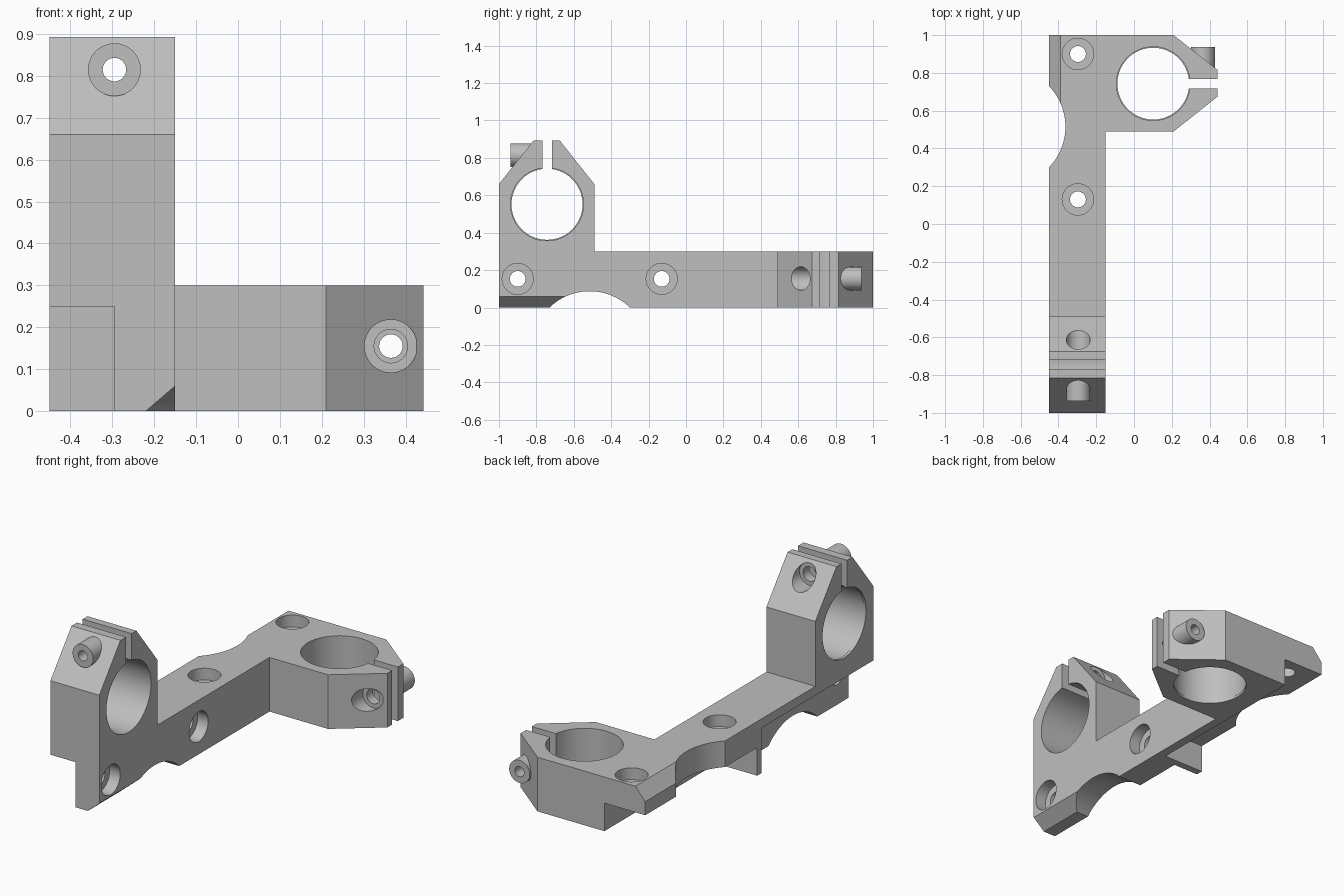
import bpy, bmesh, math
from mathutils import Matrix, Vector

cube = bpy.data.objects.get("Cube")
if cube:
    bpy.data.objects.remove(cube, do_unlink=True)

grey = bpy.data.materials.new("plain_grey")
grey.use_nodes = True
grey.diffuse_color = (0.52, 0.52, 0.52, 1)
grey.node_tree.nodes["Principled BSDF"].inputs["Base Color"].default_value = (0.52, 0.52, 0.52, 1)

AXES = {"X": Vector((1, 0, 0)), "Y": Vector((0, 1, 0))}


def new_object(name, bm):
    bmesh.ops.recalc_face_normals(bm, faces=bm.faces)
    mesh = bpy.data.meshes.new(name)
    bm.to_mesh(mesh)
    bm.free()
    mesh.materials.append(grey)
    obj = bpy.data.objects.new(name, mesh)
    bpy.context.collection.objects.link(obj)
    return obj


def prism(name, axis, points, start, end):
    """Extrude a profile along X (points are y, z) or Y (points are x, z)."""
    bm = bmesh.new()
    place = (lambda p: (start, p[0], p[1])) if axis == "X" else (lambda p: (p[0], start, p[1]))
    face = bm.faces.new([bm.verts.new(place(p)) for p in points])
    grown = bmesh.ops.extrude_face_region(bm, geom=[face])["geom"]
    verts = [g for g in grown if isinstance(g, bmesh.types.BMVert)]
    bmesh.ops.translate(bm, verts=verts, vec=AXES[axis] * (end - start))
    return new_object(name, bm)


def cylinder(name, axis, centre, radius, start, end, sides=48):
    ring = [(centre[0] + radius * math.cos(math.tau * i / sides),
             centre[1] + radius * math.sin(math.tau * i / sides)) for i in range(sides)]
    return prism(name, axis, ring, start, end)


def box(name, x, y, z):
    return prism(name, "X", [(y[0], z[0]), (y[1], z[0]), (y[1], z[1]), (y[0], z[1])], *x)


def combine(target, tool, operation="DIFFERENCE"):
    mod = target.modifiers.new("combine", "BOOLEAN")
    mod.operation, mod.solver, mod.object = operation, "EXACT", tool
    bpy.context.view_layer.objects.active = target
    bpy.ops.object.modifier_apply(modifier=mod.name)
    bpy.data.objects.remove(tool, do_unlink=True)


# Front half: beam with upright ring clamp
outline = [(-1, 0), (-1, 0.66), (-0.815, 0.893), (-0.675, 0.893),
           (-0.49, 0.66), (-0.49, 0.3), (0, 0.3), (0, 0)]
mount = prism("clamp_mount", "X", outline, -0.45, -0.15)

# Clamp bolt boss
bolt = (-0.295, 0.815)
combine(mount, cylinder("boss", "Y", bolt, 0.063, -0.937, -0.8), "UNION")

# Ring bore with a thin lip, and the clamp slot
ring = (-0.743, 0.552)
combine(mount, cylinder("bore", "X", ring, 0.195, -0.435, 0, 96))
combine(mount, cylinder("lip", "X", ring, 0.19, -0.6, -0.3, 96))
combine(mount, box("slot", (-0.6, 0), (-0.767, -0.717), (0.55, 1)))

# Bolt recess, clearance hole and thread hole
for radius, start, end in ((0.063, -0.662, -0.4), (0.04, -0.74, -0.6), (0.028, -1.1, -0.7)):
    combine(mount, cylinder("bolt_hole", "Y", bolt, radius, start, end))

# Underside step, leaving a thin lug at the middle
combine(mount, box("step", (-0.6, -0.295), (-1.1, -0.02), (-0.1, 0.25)))

# Edge chamfer and rounded relief
combine(mount, prism("chamfer", "Y", [(-0.29, -0.06), (-0.08, -0.06), (-0.08, 0.12)], -1.1, -0.5))
combine(mount, cylinder("relief", "X", (-0.515, -0.222), 0.309, -0.6, 0, 96))

# Counterbored fixing holes
for y in (-0.9, -0.13):
    combine(mount, cylinder("counterbore", "X", (y, 0.153), 0.083, -0.215, 0))
    combine(mount, cylinder("fixing_hole", "X", (y, 0.153), 0.042, -0.6, 0))

# Second half is the first turned about the middle, welded at the lug
bm = bmesh.new()
bm.from_mesh(mount.data)
caps = [f for f in bm.faces if all(abs(v.co.y) < 1e-4 for v in f.verts)]
bmesh.ops.delete(bm, geom=caps, context="FACES")
turn = Matrix(((0, 0, 1, -0.45), (0, -1, 0, 0), (1, 0, 0, 0.45), (0, 0, 0, 1)))
copied = bmesh.ops.duplicate(bm, geom=bm.verts[:] + bm.edges[:] + bm.faces[:])["geom"]
bmesh.ops.transform(bm, matrix=turn, verts=[g for g in copied if isinstance(g, bmesh.types.BMVert)])
bmesh.ops.remove_doubles(bm, verts=bm.verts, dist=1e-4)
bmesh.ops.recalc_face_normals(bm, faces=bm.faces)
bm.to_mesh(mount.data)
bm.free()

bpy.ops.object.select_all(action="DESELECT")
mount.select_set(True)
bpy.context.view_layer.objects.active = mount
bpy.ops.object.shade_smooth_by_angle(angle=math.radians(25))
